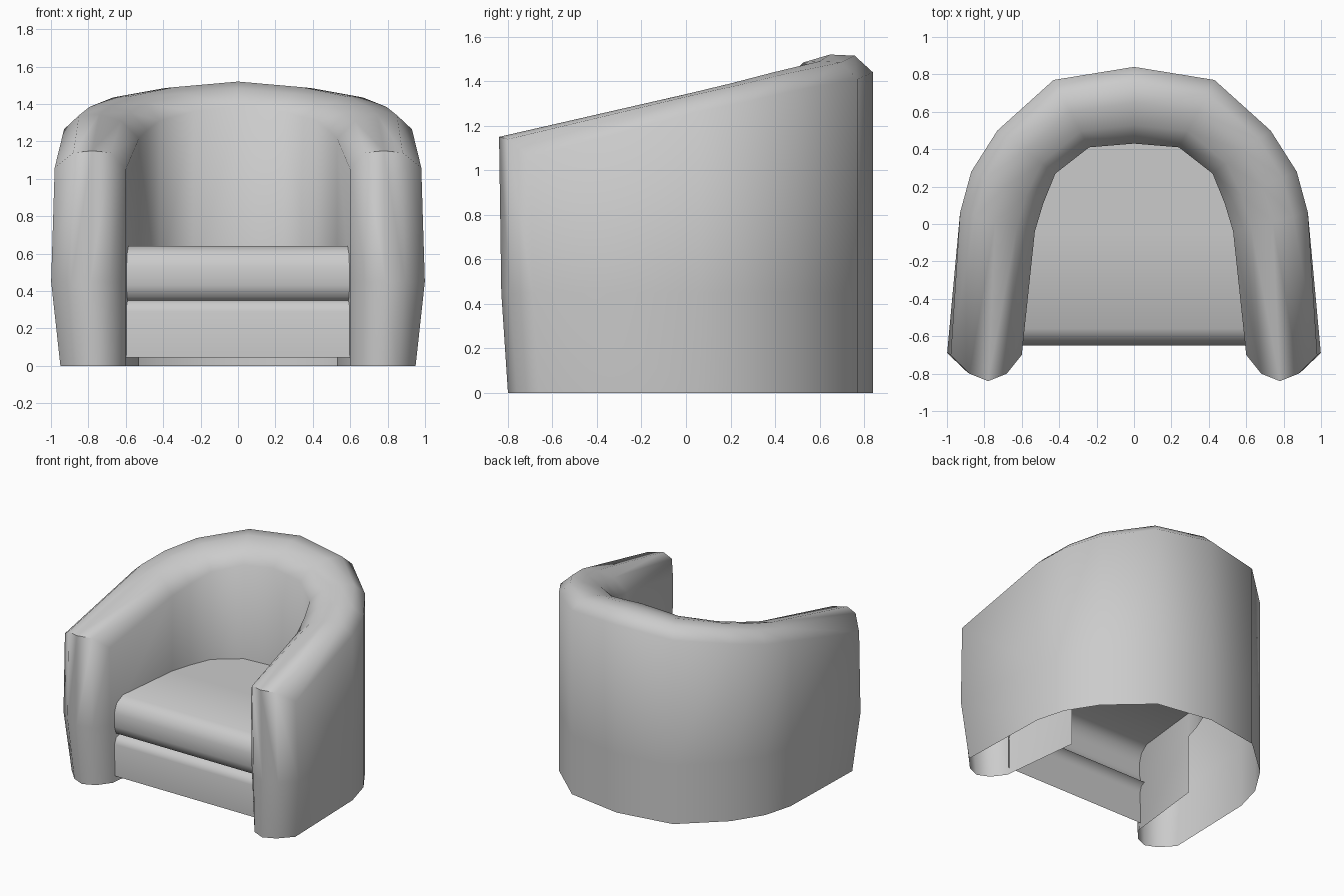
import bpy, bmesh, math

if "Cube" in bpy.data.objects:
    bpy.data.objects.remove(bpy.data.objects["Cube"])


def make_object(name, faces, angle, mirror=False):
    """Build a welded mesh from coordinate polygons and smooth it."""
    bm = bmesh.new()
    for f in faces:
        bm.faces.new([bm.verts.new(p) for p in f])
    bmesh.ops.remove_doubles(bm, verts=bm.verts, dist=0.0005)
    bmesh.ops.recalc_face_normals(bm, faces=bm.faces)
    me = bpy.data.meshes.new(name)
    bm.to_mesh(me)
    bm.free()
    ob = bpy.data.objects.new(name, me)
    bpy.context.collection.objects.link(ob)
    bpy.ops.object.select_all(action='DESELECT')
    bpy.context.view_layer.objects.active = ob
    ob.select_set(True)
    bpy.ops.object.shade_smooth_by_angle(angle=math.radians(angle))
    if mirror:
        ob.modifiers.new("Mirror", 'MIRROR').use_axis[0] = True
    return ob


def lerp(a, b, t):
    return a + (b - a) * t


# Stations from arm front to back centre: outer xy, inner xy, crest height
stations = [
    ((0.93, 0.06), (0.53, -0.04), 1.345),
    ((0.87, 0.28), (0.485, 0.11), 1.39),
    ((0.73, 0.50), (0.42, 0.27), 1.44),
    ((0.43, 0.77), (0.24, 0.41), 1.49),
    ((0.00, 0.84), (0.00, 0.43), 1.52),
]
# Rounded crest from outer to inner edge: fraction across, drop
crest = [(0, 0.08), (0.2, 0.005), (0.47, 0), (0.76, 0.035), (1, 0.13)]

# Arm tip, then the crest profile at each station
rows = [[(0.98, -0.70, 1.06), (0.88, -0.80, 1.14), (0.78, -0.84, 1.15),
         (0.68, -0.80, 1.14), (0.60, -0.70, 1.05)]]
for o, i, z in stations:
    rows.append([(lerp(o[0], i[0], t), lerp(o[1], i[1], t), z - d) for t, d in crest])

faces = []
for a, b in zip(rows, rows[1:]):
    for k in range(4):
        faces.append((a[k], a[k + 1], b[k + 1], b[k]))


def wall_column(p, tip):
    """Points at floor, mid height and top of one wall column."""
    x, y, z = p
    if not tip:
        return [(x, y, 0), (x, y, 0.45), p]
    spread = lambda k: 0.6 + (x - 0.6) * k
    return [(spread(0.92), y + 0.04, 0), (spread(1.05), y + 0.01, 0.45), p]


# Walls run round the outside, across the arm tip and back along the inside
columns = [wall_column(r[0], False) for r in reversed(rows[1:])]
columns += [wall_column(p, True) for p in rows[0]]
columns += [wall_column(r[4], False) for r in rows[1:]]
for n, (a, b) in enumerate(zip(columns, columns[1:])):
    for lvl in range(2):
        # Behind the arms the inner wall stops under the seat
        if lvl == 0 and n >= 10:
            continue
        faces.append((a[lvl], b[lvl], b[lvl + 1], a[lvl + 1]))
make_object("wraparound_arms_and_back", faces, 60, mirror=True)


def sheet(name, profile, angle):
    """Sheet across the chair from (half width, y, z) points."""
    make_object(name, [((-a[0], a[1], a[2]), (a[0], a[1], a[2]),
                        (b[0], b[1], b[2]), (-b[0], b[1], b[2]))
                       for a, b in zip(profile, profile[1:])], angle)


# Seat cushion with a rolled front edge
sheet("seat_cushion", [
    (0.60, -0.59, 0.35), (0.60, -0.63, 0.37), (0.60, -0.65, 0.43),
    (0.60, -0.65, 0.53), (0.595, -0.625, 0.60), (0.59, -0.56, 0.64),
    (0.535, -0.04, 0.64), (0.49, 0.11, 0.64), (0.425, 0.27, 0.64),
    (0.245, 0.41, 0.64), (0.02, 0.43, 0.64)], 60)

# Front panel below the cushion
sheet("front_panel", [
    (0.605, -0.64, 0.045), (0.605, -0.645, 0.29),
    (0.605, -0.63, 0.335), (0.60, -0.59, 0.35)], 60)
